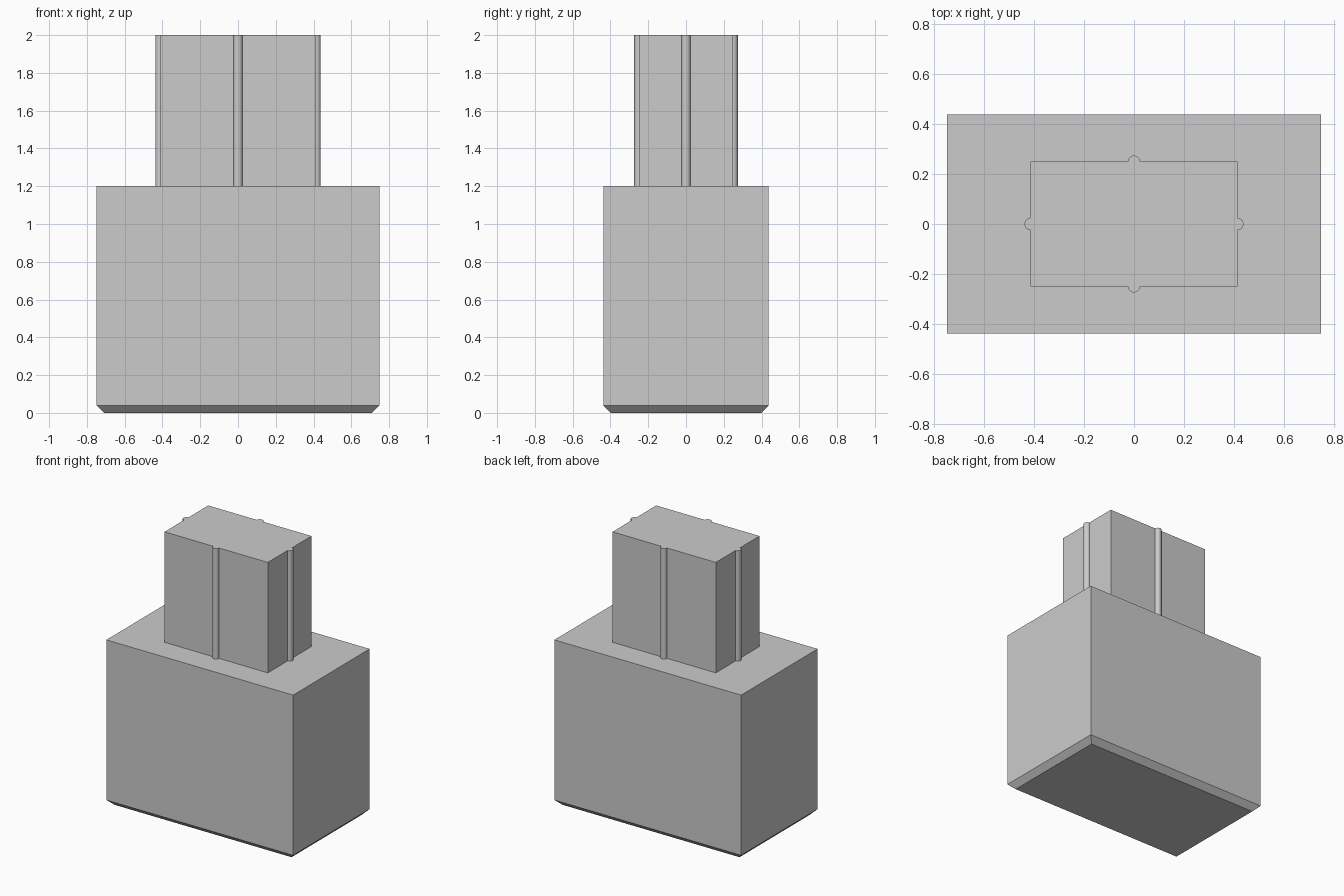
import bpy, bmesh
from math import cos, sin, pi
from mathutils import Vector

cube = bpy.data.objects.get("Cube")
if cube:
    bpy.data.objects.remove(cube, do_unlink=True)

grey = bpy.data.materials.new("plain grey")
grey.use_nodes = True
grey.diffuse_color = (0.6, 0.6, 0.6, 1)
grey.node_tree.nodes["Principled BSDF"].inputs["Base Color"].default_value = (0.6, 0.6, 0.6, 1)


def extrude_outline(name, outline, z0, z1, chamfer=0):
    """Extrude a flat outline upwards, optionally chamfering its bottom rim."""
    bm = bmesh.new()
    base = bm.faces.new([bm.verts.new((x, y, z0)) for x, y in outline])
    top = bmesh.ops.extrude_face_region(bm, geom=[base], use_keep_orig=True)["geom"]
    bmesh.ops.translate(bm, vec=(0, 0, z1 - z0),
                        verts=[v for v in top if isinstance(v, bmesh.types.BMVert)])
    bmesh.ops.recalc_face_normals(bm, faces=bm.faces)
    if chamfer:
        rim = [e for e in bm.edges if all(v.co.z < z0 + 0.001 for v in e.verts)]
        bmesh.ops.bevel(bm, geom=rim, offset=chamfer, segments=1, affect='EDGES')
    mesh = bpy.data.meshes.new(name)
    bm.to_mesh(mesh)
    bm.free()
    mesh.materials.append(grey)
    obj = bpy.data.objects.new(name, mesh)
    bpy.context.collection.objects.link(obj)
    return obj


def ribbed_rectangle(hx, hy, radius, steps):
    """Rectangle outline with a half-round rib in the middle of each side."""
    points = []
    for out in (Vector((1, 0)), Vector((0, 1)), Vector((-1, 0)), Vector((0, -1))):
        along = Vector((-out.y, out.x))
        centre = Vector((out.x * hx, out.y * hy))
        for i in range(steps + 1):
            a = pi * (i / steps - 0.5)
            points.append(centre + radius * (cos(a) * out + sin(a) * along))
        corner = out + along
        points.append(Vector((corner.x * hx, corner.y * hy)))
    return points


# Wide lower block with chamfered underside
hx, hy = 0.748, 0.438
extrude_outline("body", [(-hx, -hy), (hx, -hy), (hx, hy), (-hx, hy)], 0, 1.2, 0.04)

# Upright post with four half-round ribs
post = extrude_outline("ribbed_post", ribbed_rectangle(0.414, 0.25, 0.024, 16), 1.2, 2)
bpy.ops.object.select_all(action='DESELECT')
post.select_set(True)
bpy.context.view_layer.objects.active = post
bpy.ops.object.shade_smooth_by_angle(angle=pi / 6)
